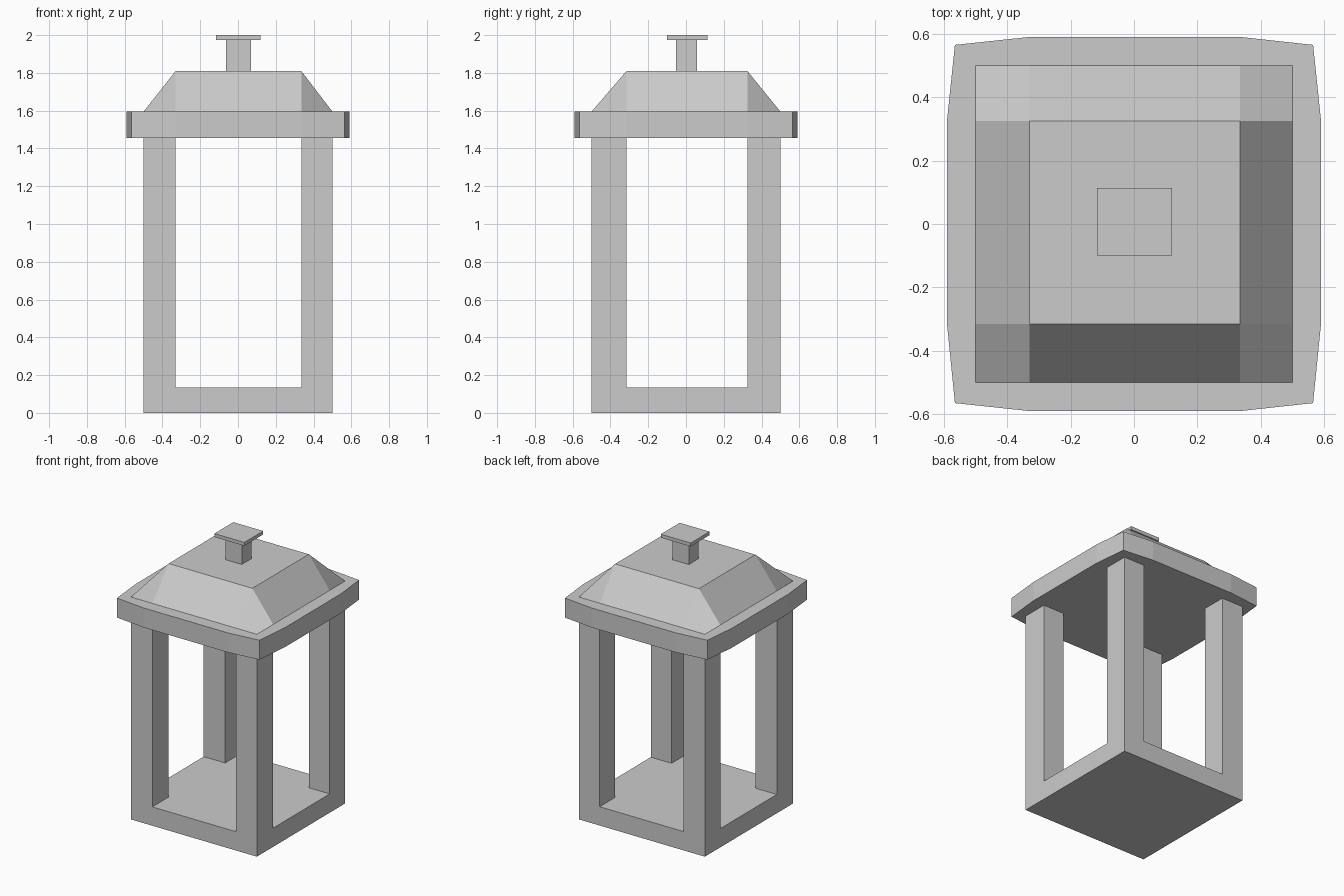
import bpy

if "Cube" in bpy.data.objects:
    bpy.data.objects.remove(bpy.data.objects["Cube"])

# Shared grid lines: outer edges and inner edges of the posts
XS = [-0.5, -0.33, 0.335, 0.5]
YS = [-0.5, -0.315, 0.325, 0.505]
YS[3] = 0.5


def make_object(name, verts, faces):
    mesh = bpy.data.meshes.new(name)
    mesh.from_pydata(verts, [], faces)
    mesh.update()
    obj = bpy.data.objects.new(name, mesh)
    bpy.context.collection.objects.link(obj)
    return obj


def prism(name, outline, z0, z1):
    """Vertical prism from a counter-clockwise outline."""
    n = len(outline)
    verts = [(x, y, z) for z in (z0, z1) for x, y in outline]
    faces = [tuple(reversed(range(n))), tuple(range(n, 2 * n))]
    faces += [(i, (i + 1) % n, n + (i + 1) % n, n + i) for i in range(n)]
    return make_object(name, verts, faces)


def box(name, x0, x1, y0, y1, z0, z1):
    return prism(name, [(x0, y0), (x1, y0), (x1, y1), (x0, y1)], z0, z1)


# Base slab
box("base", XS[0], XS[3], YS[0], YS[3], 0, 0.135)

# Four corner posts
for side, i in (("left", 0), ("right", 2)):
    for end, j in (("front", 0), ("back", 2)):
        box(f"{end}_{side}_post", XS[i], XS[i + 1], YS[j], YS[j + 1], 0.135, 1.455)

# Overhanging eave with slightly bowed sides
c, m = 0.565, 0.59
prism("eave", [(-c, -c), (XS[1], -m), (XS[2], -m), (c, -c), (m, YS[1]), (m, YS[2]),
               (c, c), (XS[2], m), (XS[1], m), (-c, c), (-m, YS[2]), (-m, YS[1])],
      1.455, 1.595)

# Hipped roof: 3 x 3 grid with the inner points raised
verts = [(x, y, 1.81 if i in (1, 2) and j in (1, 2) else 1.595)
         for j, y in enumerate(YS) for i, x in enumerate(XS)]
faces = []
for j in range(3):
    for i in range(3):
        a = j * 4 + i
        quad = [a, a + 1, a + 5, a + 4]
        # corner quads start on the outer point so they fold along the hip
        if (i, j) in ((2, 0), (0, 2)):
            quad = quad[1:] + quad[:1]
        faces.append(quad)
make_object("roof", verts, faces)

# Knob on top
box("knob_stem", -0.063, 0.068, -0.054, 0.058, 1.81, 1.975)
box("knob_cap", -0.117, 0.12, -0.1, 0.114, 1.975, 2.0)
